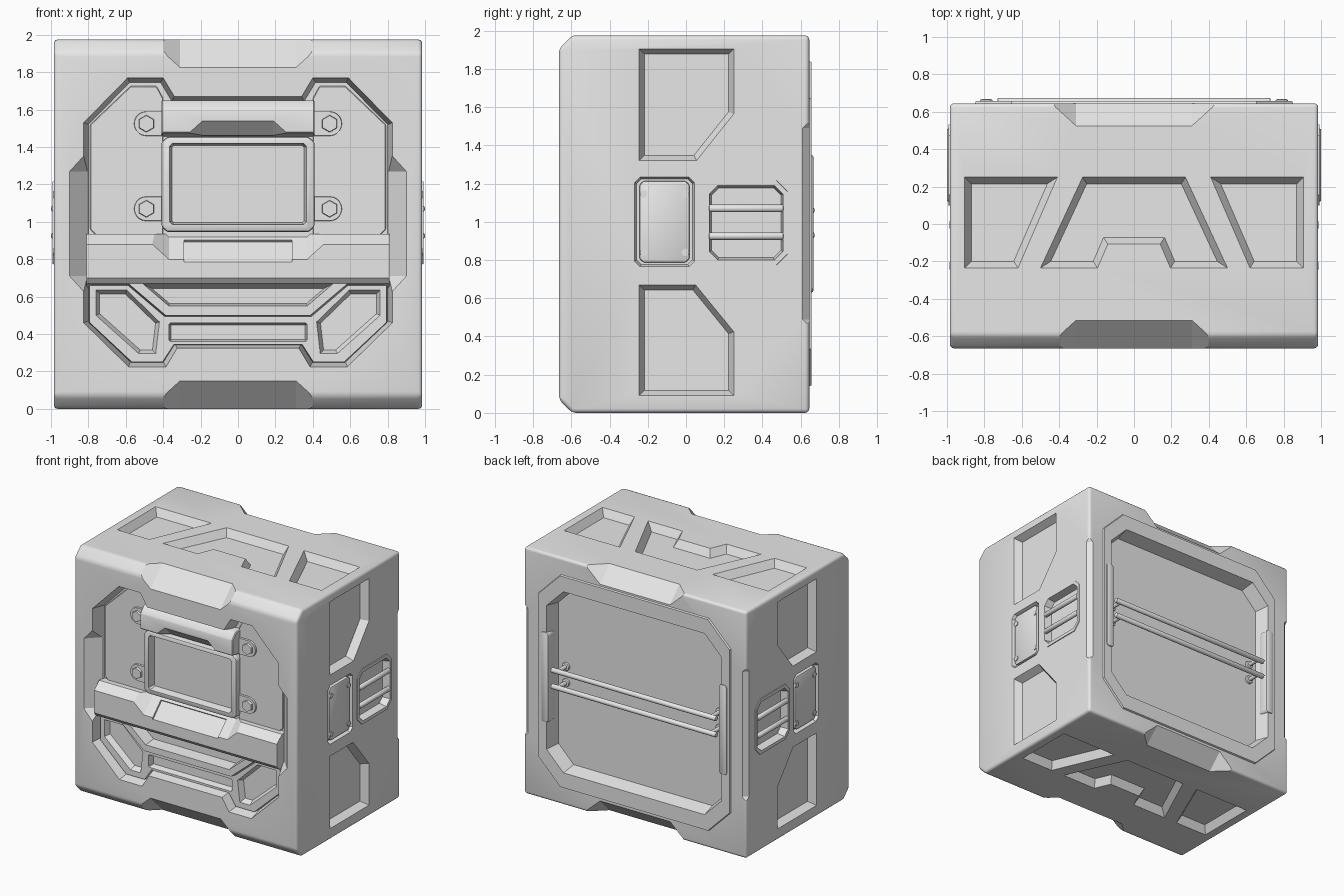
import bpy, bmesh, math
from mathutils import Vector

if "Cube" in bpy.data.objects:
    bpy.data.objects.remove(bpy.data.objects["Cube"])

H, FRONT, BACK, SIDE = 1.975, 0.665, 0.645, 0.985
GREY = bpy.data.materials.new("light_grey")
GREY.diffuse_color = (0.8, 0.8, 0.8, 1)
GREY.use_nodes = True
GREY.node_tree.nodes["Principled BSDF"].inputs["Base Color"].default_value = GREY.diffuse_color

# Maps (u, v, outward distance) onto each side of the crate
MAP = {"front": lambda u, v, d: (u, -d, v), "back": lambda u, v, d: (u, d, v),
       "right": lambda u, v, d: (d, u, v), "left": lambda u, v, d: (-d, u, v),
       "top": lambda u, v, d: (u, v, d), "bottom": lambda u, v, d: (u, v, H - d),
       "along_x": lambda u, v, d: (d, -u, v)}


def finish(name, bm, bevel=0.0, segs=1):
    bmesh.ops.recalc_face_normals(bm, faces=bm.faces)
    if bevel:
        edges = [e for e in bm.edges if e.calc_face_angle(0) > 0.4]
        bmesh.ops.bevel(bm, geom=edges, offset=bevel, segments=segs, profile=0.5,
                        affect='EDGES', clamp_overlap=True)
    me = bpy.data.meshes.new(name)
    bm.to_mesh(me)
    bm.free()
    ob = bpy.data.objects.new(name, me)
    bpy.context.collection.objects.link(ob)
    me.materials.append(GREY)
    return ob


def offset(pts, d):
    """Inset a 2D outline by d with mitred corners."""
    n = len(pts)
    p = [Vector(q) for q in pts]
    area = sum(p[i].x * p[(i + 1) % n].y - p[(i + 1) % n].x * p[i].y for i in range(n))
    s = 1 if area > 0 else -1
    out = []
    for i in range(n):
        a, b = (p[i] - p[i - 1]).normalized(), (p[(i + 1) % n] - p[i]).normalized()
        na, nb = Vector((-a.y, a.x)) * s, Vector((-b.y, b.x)) * s
        out.append(tuple(p[i] + (na + nb) * d / (1 + na.dot(nb))))
    return out


def prism(name, pts, side, d0, d1, inset=0.0, bevel=0.0, segs=1):
    bm = bmesh.new()
    a = [bm.verts.new(MAP[side](u, v, d0)) for u, v in pts]
    b = [bm.verts.new(MAP[side](u, v, d1)) for u, v in offset(pts, inset)]
    bm.faces.new(a)
    bm.faces.new(b)
    for i in range(len(a)):
        j = (i + 1) % len(a)
        bm.faces.new((a[i], a[j], b[j], b[i]))
    return finish(name, bm, bevel, segs)


def rod(name, p0, p1, r, segs=16, bevel=0.0):
    p0, p1 = Vector(p0), Vector(p1)
    bm = bmesh.new()
    bmesh.ops.create_cone(bm, cap_ends=True, segments=segs, radius1=r, radius2=r, depth=(p1 - p0).length)
    bmesh.ops.rotate(bm, verts=bm.verts, matrix=(p1 - p0).to_track_quat('Z', 'Y').to_matrix())
    bmesh.ops.translate(bm, verts=bm.verts, vec=(p0 + p1) / 2)
    return finish(name, bm, bevel, 2)


def cut(targets, cutter):
    for ob in targets:
        m = ob.modifiers.new("cut", 'BOOLEAN')
        m.operation, m.solver, m.object = 'DIFFERENCE', 'EXACT', cutter
        bpy.context.view_layer.objects.active = ob
        bpy.ops.object.modifier_apply(modifier=m.name)
    bpy.data.objects.remove(cutter)


def recess(targets, pts, side, surf, depth, inset):
    """Sink an outline into a face with sloping walls."""
    k = inset * 0.03 / depth
    cut(targets, prism("cutter", offset(pts, -k), side, surf + 0.03, surf - depth, inset + k))


def notch(ob, c, e, n1, n2, a, leg):
    """Cut a wide chamfer of half length a into the middle of an edge."""
    c, e, n1, n2 = map(Vector, (c, e, n1, n2))
    m, t, r2 = (n1 + n2).normalized(), (n1 - n2).normalized(), math.sqrt(2)
    bm = bmesh.new()
    for u, v in ((a, -leg / r2), (a + (leg + 0.1) * 1.1, 0.1 / r2)):
        for su in (-1, 1):
            for st in (-1, 1):
                bm.verts.new(c + e * u * su + m * v + t * st * (leg / r2 + 0.04))
    bmesh.ops.convex_hull(bm, input=bm.verts)
    cut([ob], finish("cutter", bm))


def octo(u0, u1, v0, v1, c):
    return [(u0 + c, v0), (u1 - c, v0), (u1, v0 + c), (u1, v1 - c),
            (u1 - c, v1), (u0 + c, v1), (u0, v1 - c), (u0, v0 + c)]


def both(half):
    return half + [(-u, v) for u, v in reversed(half)]


def flip(pts, s):
    return [(u * s, v) for u, v in pts]


X, Y, Z = Vector((1, 0, 0)), Vector((0, 1, 0)), Vector((0, 0, 1))

# Crate body: chamfered profile with wide notches in its edges
body = prism("crate_body", [(FRONT - 0.07, 0), (FRONT, 0.07), (FRONT, H - 0.07), (FRONT - 0.07, H),
                            (-BACK, H), (-BACK, 0)], "along_x", -SIDE, SIDE, 0, 0.022, 3)
for z, n in ((0, -Z), (H, Z)):
    notch(body, (0, -FRONT, z), X, -Y, n, 0.31, 0.15)
    notch(body, (0, BACK, z), X, Y, n, 0.31, 0.12)
for s in (-1, 1):
    notch(body, (s * SIDE, BACK, 0.99), Z, X * s, Y, 0.50, 0.035)

# Front opening
recess([body], both([(0.34, 1.67), (0.40, 1.77), (0.59, 1.77), (0.825, 1.53), (0.825, 0.46),
                     (0.585, 0.225), (0.385, 0.225), (0.325, 0.325)]), "front", FRONT, 0.12, 0.025)
for s in (-1, 1):
    notch(body, (s * 0.825, -FRONT, 0.99), Z, -Y, X * -s, 0.28, 0.075)

# Recesses on the top and bottom
for side in ("top", "bottom"):
    recess([body], both([(0.275, 0.25), (0.50, -0.235), (0.195, -0.235), (0.14, -0.107)]), side, H, 0.06, 0.035)
    for s in (-1, 1):
        recess([body], flip([(0.905, 0.25), (0.41, 0.25), (0.62, -0.235), (0.905, -0.235)], s), side, H, 0.06, 0.035)

# Left and right sides
for side, s in (("left", -1), ("right", 1)):
    recess([body], [(-0.245, 1.905), (0.25, 1.905), (0.25, 1.565), (0.055, 1.32), (-0.245, 1.32)], side, SIDE, 0.06, 0.028)
    recess([body], [(-0.245, 0.67), (0.05, 0.67), (0.25, 0.425), (0.25, 0.09), (-0.245, 0.09)], side, SIDE, 0.06, 0.028)
    # bolted cover
    recess([body], octo(-0.27, 0.045, 0.765, 1.235, 0.03), side, SIDE, 0.035, 0.012)
    prism(side + "_cover", octo(-0.243, 0.018, 0.787, 1.213, 0.02), side, 0.94, 0.98, 0, 0.008, 2)
    for y in (-0.222, -0.003):
        for z in (0.84, 1.145):
            rod(side + "_cover_bolt", (s * 0.96, y, z), (s * 0.986, y, z), 0.02, 12)
    # barred vent
    vent = prism(side + "_vent_frame", octo(0.095, 0.535, 0.77, 1.22, 0.06), side, 0.96, 0.991, 0.004)
    recess([body, vent], octo(0.122, 0.508, 0.80, 1.19, 0.045), side, 0.991, 0.06, 0.012)
    for z in (0.925, 1.07):
        rod(side + "_vent_bar", (s * 0.98, 0.12, z), (s * 0.98, 0.51, z), 0.02, 16, 0.006)

# Back frame, opening and rails
frame = prism("back_frame", octo(-0.86, 0.86, 0.13, 1.85, 0.2), "back", 0.62, 0.658, 0.015)
recess([body, frame], octo(-0.775, 0.775, 0.265, 1.715, 0.15), "back", 0.658, 0.115, 0.025)
for s in (-1, 1):
    prism("back_side_strip", octo(*sorted((s * 0.755, s * 0.825)), 0.63, 1.35, 0.015),
          "back", 0.58, 0.667, 0, 0.012, 2)
for z in (0.93, 1.06):
    rod("back_rail", (-0.73, 0.654, z), (0.73, 0.654, z), 0.02, 16, 0.006)
    for x in (-0.68, 0.68):
        rod("rail_post", (x, 0.53, z), (x, 0.65, z), 0.016, 12)
        rod("rail_foot", (x, 0.53, z), (x, 0.56, z), 0.032, 16, 0.006)

# Front face plates with hexagon bolts
hexa = [(0.05 * math.cos(math.pi * (k / 3 + 0.5)), 0.05 * math.sin(math.pi * (k / 3 + 0.5))) for k in range(6)]
for s in (-1, 1):
    prism("face_plate", flip([(0.79, 1.52), (0.575, 1.725), (0.435, 1.725), (0.40, 1.66), (0.40, 0.93),
                              (0.76, 0.93), (0.79, 0.96)], s), "front", 0.53, 0.558, 0, 0.004)
    for z in (1.07, 1.525):
        arc = [(0.49 + 0.068 * math.cos(math.pi * (k / 10 - 0.5)), z + 0.068 * math.sin(math.pi * (k / 10 - 0.5)))
               for k in range(11)]
        prism("bolt_mount", flip(arc + [(0.395, z + 0.068), (0.395, z - 0.068)], s), "front", 0.54, 0.572, 0.004)
        prism("hex_bolt", [(s * 0.49 + u, z + v) for u, v in hexa], "front", 0.55, 0.59, 0.006)

# Screen frame and its hood
screen = prism("screen_frame", octo(-0.41, 0.41, 0.945, 1.455, 0.03), "front", 0.53, 0.61, 0, 0.015, 2)
recess([screen], octo(-0.365, 0.365, 0.985, 1.42, 0.015), "front", 0.61, 0.055, 0.012)
hood = prism("screen_hood", [(0.53, 1.65), (0.61, 1.65), (0.655, 1.60), (0.655, 1.475), (0.53, 1.455)],
             "along_x", -0.41, 0.41, 0, 0.006)
notch(hood, (0, -0.655, 1.47), X, -Y, -Z, 0.19, 0.07)

# Cross band with a sloping centre and a sunk label panel
band = prism("cross_band", [(0.53, 0.935), (0.60, 0.935), (0.665, 0.88), (0.665, 0.70), (0.64, 0.67), (0.53, 0.64)],
             "along_x", -0.81, 0.81)
notch(band, (0, -0.665, 0.93), X, -Y, Z, 0.37, 0.13)
bm = bmesh.new()
bmesh.ops.create_cube(bm, size=1)
for v in bm.verts:
    across, up, out = v.co.x * 0.58, v.co.z * 0.155, v.co.y * 0.03
    q = math.sqrt(0.5)
    v.co = (across, -0.617 + q * (up + out), 0.848 + q * (up - out))
cut([band], finish("cutter", bm))

# Lower lip and guard with three sunk panels
prism("lower_lip", both([(0.365, 0.565), (0.535, 0.71), (0.80, 0.71), (0.80, 0.655), (0.59, 0.655), (0.39, 0.485)]),
      "front", 0.53, 0.64, 0.014)
guard = prism("lower_guard", both([(0.39, 0.50), (0.59, 0.67), (0.80, 0.67), (0.80, 0.46), (0.57, 0.245),
                                   (0.40, 0.245), (0.34, 0.338)]), "front", 0.53, 0.605, 0.006)
recess([guard], octo(-0.37, 0.37, 0.36, 0.46, 0.008), "front", 0.605, 0.045, 0.012)
for s in (-1, 1):
    recess([guard], flip([(0.76, 0.635), (0.595, 0.635), (0.42, 0.465), (0.44, 0.295), (0.53, 0.295),
                          (0.76, 0.50)], s), "front", 0.605, 0.045, 0.02)

# Smooth only the rounded edges
bpy.ops.object.select_all(action='SELECT')
bpy.ops.object.shade_smooth_by_angle(angle=math.radians(32))
